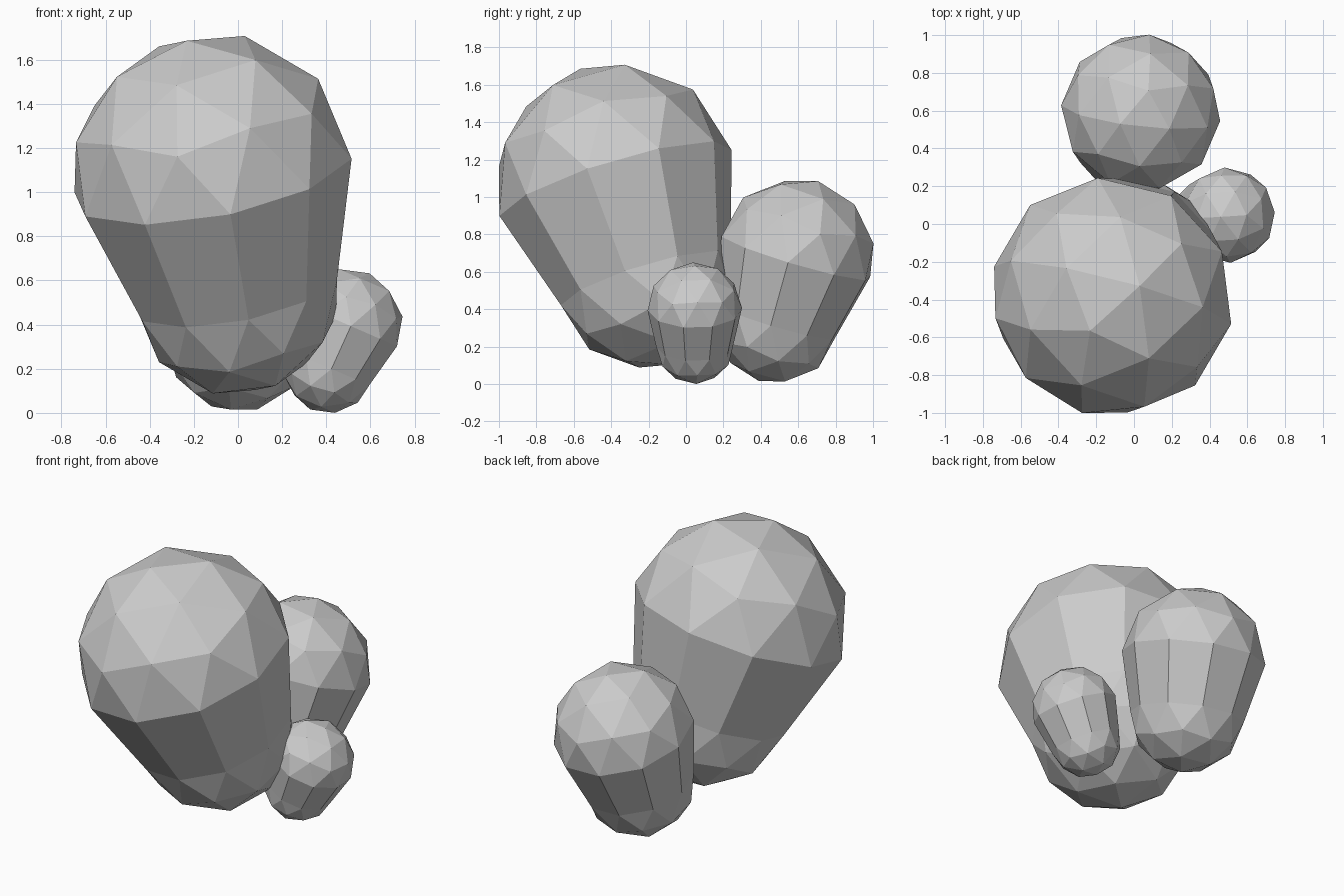
import bpy, bmesh, math
from mathutils import Vector, Matrix

if "Cube" in bpy.data.objects:
    bpy.data.objects.remove(bpy.data.objects["Cube"])


def pod(name, top, top_r, base, base_r, spin):
    """Faceted egg: two icosphere halves of different size joined by a tapered wall."""
    top, base = Vector(top), Vector(base)
    axis = top - base
    length = axis.length
    bm = bmesh.new()
    bmesh.ops.create_icosphere(bm, subdivisions=2, radius=1)

    # Cut at the equator and pull the halves apart
    equator = [e for e in bm.edges if all(abs(v.co.z) < 1e-3 for v in e.verts)]
    bmesh.ops.split_edges(bm, edges=equator)
    for v in bm.verts:
        v.tag = any(f.calc_center_median().z > 0 for f in v.link_faces)
    for v in bm.verts:
        v.co = v.co * top_r + Vector((0, 0, length)) if v.tag else v.co * base_r
    bmesh.ops.bridge_loops(bm, edges=[e for e in bm.edges if e.is_boundary])

    # Spin about its own axis, then lean and place
    lean = Vector((0, 0, 1)).rotation_difference(axis.normalized()).to_matrix().to_4x4()
    turn = Matrix.Rotation(math.radians(spin), 4, 'Z')
    bm.transform(Matrix.Translation(base) @ lean @ turn)
    bmesh.ops.recalc_face_normals(bm, faces=bm.faces)

    mesh = bpy.data.meshes.new(name)
    bm.to_mesh(mesh)
    bm.free()
    obj = bpy.data.objects.new(name, mesh)
    bpy.context.collection.objects.link(obj)
    return obj


# Three pods leaning outward from a shared centre
pod("large_pod", (-0.113, -0.377, 1.075), 0.65, (-0.01, -0.215, 0.55), 0.475, 41.5)
pod("medium_pod", (0.035, 0.587, 0.68), 0.424, (0.0, 0.485, 0.335), 0.335, 13)
pod("small_pod", (0.495, 0.047, 0.40), 0.253, (0.41, 0.047, 0.205), 0.207, 40)
